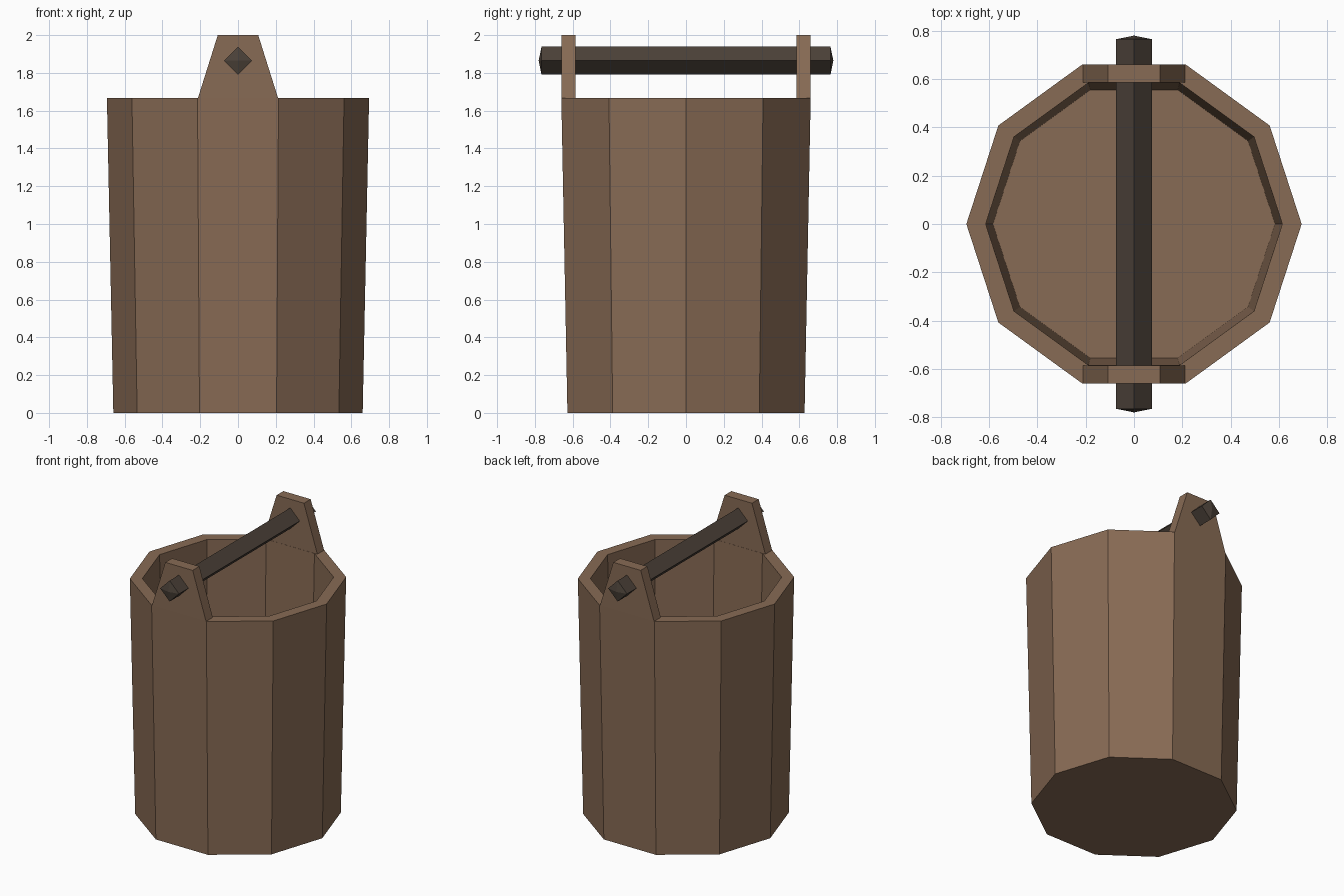
import bpy, bmesh, math

if "Cube" in bpy.data.objects:
    bpy.data.objects.remove(bpy.data.objects["Cube"])

SIDES = 10
RIM_Z, ROD_Z = 1.667, 1.865


def material(name, rgb):
    m = bpy.data.materials.new(name)
    m.diffuse_color = (*rgb, 1)
    m.use_nodes = True
    m.node_tree.nodes["Principled BSDF"].inputs["Base Color"].default_value = m.diffuse_color
    return m


def finish(name, bm, mat):
    bmesh.ops.recalc_face_normals(bm, faces=bm.faces)
    mesh = bpy.data.meshes.new(name)
    bm.to_mesh(mesh)
    bm.free()
    mesh.materials.append(mat)
    obj = bpy.data.objects.new(name, mesh)
    bpy.context.collection.objects.link(obj)
    return obj


def loft(name, rings, mat):
    """Skin a list of equal-length point rings and cap both ends."""
    bm = bmesh.new()
    loops = [[bm.verts.new(p) for p in ring] for ring in rings]
    for a, b in zip(loops, loops[1:]):
        n = len(a)
        for i in range(n):
            bm.faces.new((a[i], a[(i + 1) % n], b[(i + 1) % n], b[i]))
    bm.faces.new(loops[0])
    bm.faces.new(loops[-1])
    return finish(name, bm, mat)


def ring(radius, z):
    step = 2 * math.pi / SIDES
    return [(radius * math.cos(i * step), radius * math.sin(i * step), z)
            for i in range(SIDES)]


wood = material("brown wood", (0.245, 0.146, 0.089))
dark = material("dark wood", (0.072, 0.054, 0.041))

# Tapered ten-sided tub: outside wall, rim, inside wall and floor
loft("bucket_tub", [ring(0.66, 0), ring(0.694, RIM_Z),
                    ring(0.614, RIM_Z), ring(0.584, 0.16)], wood)

# Upright ears on the front and back staves
ear = [(-0.212, RIM_Z), (0.212, RIM_Z), (0.107, 2.0), (-0.107, 2.0)]
for side, name in ((-1, "front_ear"), (1, "back_ear")):
    loft(name, [[(x, side * y, z) for x, z in ear] for y in (0.66, 0.585)], wood)

# Diamond-section handle rod with shallow pointed ends
bm = bmesh.new()
ends = []
for y, tip in ((-0.765, -0.78), (0.765, 0.78)):
    c = [bm.verts.new((0.074 * math.cos(k * math.pi / 2), y,
                       ROD_Z + 0.074 * math.sin(k * math.pi / 2))) for k in range(4)]
    apex = bm.verts.new((0, tip, ROD_Z))
    for k in range(4):
        bm.faces.new((c[k], c[(k + 1) % 4], apex))
    ends.append(c)
for k in range(4):
    j = (k + 1) % 4
    bm.faces.new((ends[0][k], ends[0][j], ends[1][j], ends[1][k]))
finish("handle_rod", bm, dark)
